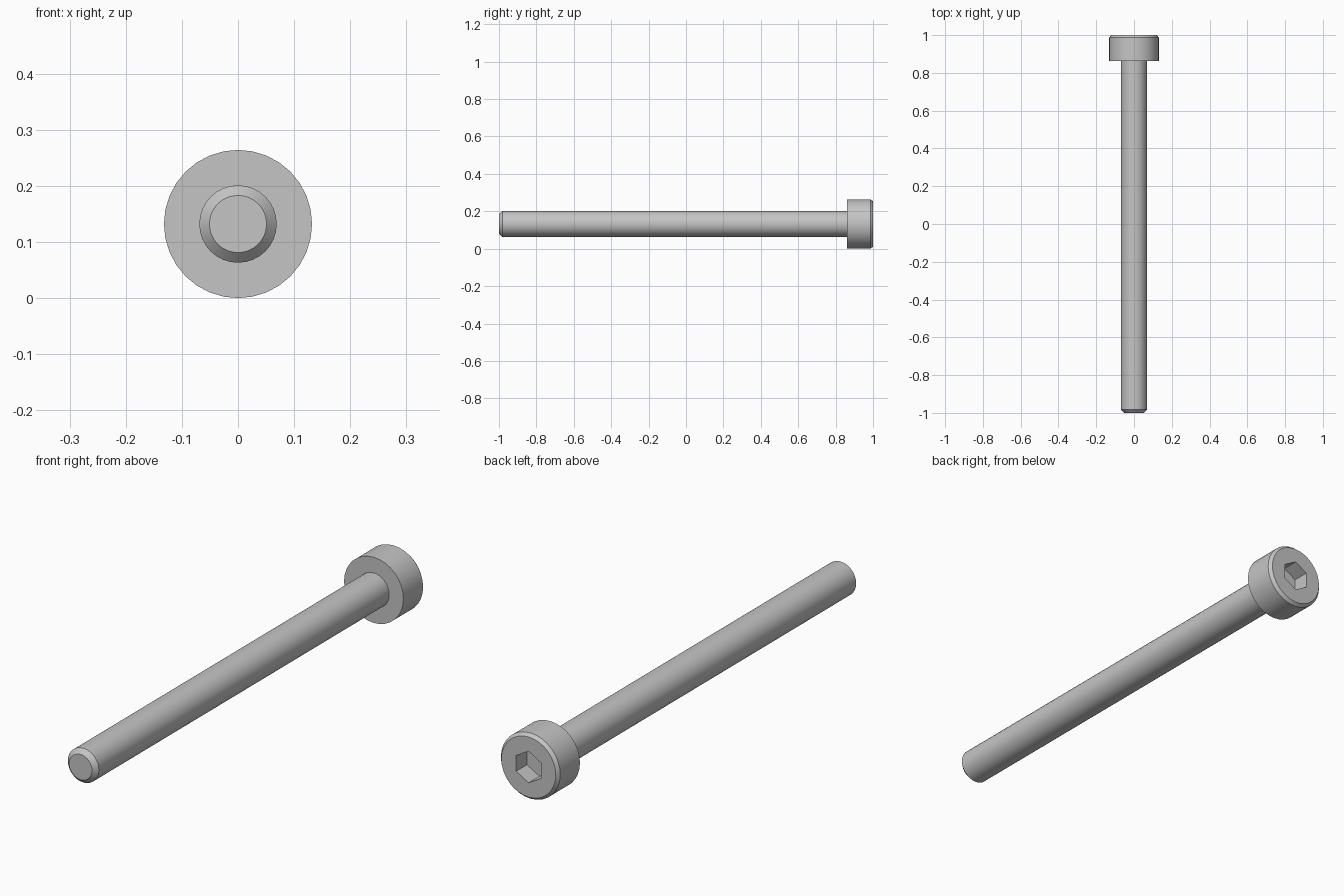
import bpy, bmesh, math
from mathutils import Matrix, Vector

if "Cube" in bpy.data.objects:
    bpy.data.objects.remove(bpy.data.objects["Cube"])

HEAD_R, SHANK_R = 0.132, 0.069
HEAD_Y = 0.862           # underside of the head
SOCKET_R, SOCKET_DEPTH = 0.0635, 0.069
SEGMENTS = 32

steel = bpy.data.materials.new("grey steel")
steel.use_nodes = True
grey = (0.56, 0.56, 0.56, 1)
steel.diffuse_color = grey
steel.node_tree.nodes["Principled BSDF"].inputs["Base Color"].default_value = grey


def add_object(name, bm):
    bmesh.ops.recalc_face_normals(bm, faces=bm.faces)
    mesh = bpy.data.meshes.new(name)
    bm.to_mesh(mesh)
    bm.free()
    mesh.materials.append(steel)
    obj = bpy.data.objects.new(name, mesh)
    bpy.context.collection.objects.link(obj)
    return obj


def lathe(name, profile):
    """Turn a (radius, y) profile about the screw axis, closing both ends."""
    bm = bmesh.new()
    rings = []
    for radius, y in profile:
        ring = []
        for i in range(SEGMENTS):
            a = math.tau * i / SEGMENTS
            ring.append(bm.verts.new((radius * math.sin(a), y, HEAD_R + radius * math.cos(a))))
        rings.append(ring)
    for low, high in zip(rings, rings[1:]):
        for i in range(SEGMENTS):
            j = (i + 1) % SEGMENTS
            bm.faces.new((low[i], low[j], high[j], high[i]))
    bm.faces.new(rings[0])
    bm.faces.new(rings[-1])
    return add_object(name, bm)


def select_only(obj):
    bpy.ops.object.select_all(action='DESELECT')
    obj.select_set(True)
    bpy.context.view_layer.objects.active = obj


# Whole screw in one turning: chamfered tip, shank, shoulder, chamfered head
screw = lathe("cap_screw", [
    (0.051, -1), (SHANK_R, -0.982), (SHANK_R, HEAD_Y),
    (HEAD_R, HEAD_Y), (HEAD_R, 0.987), (0.121, 1)])

# Hexagonal key socket, with corners at top and bottom
bm = bmesh.new()
place = (Matrix.Translation(Vector((0, 1, HEAD_R)))
         @ Matrix.Rotation(math.pi / 2, 4, 'X'))
bmesh.ops.create_cone(bm, cap_ends=True, segments=6, radius1=SOCKET_R,
                      radius2=SOCKET_R, depth=2 * SOCKET_DEPTH, matrix=place)
top = max(bm.verts, key=lambda v: v.co.z).co
if top.z - HEAD_R < SOCKET_R * 0.95:
    bmesh.ops.rotate(bm, verts=bm.verts, cent=(0, 1, HEAD_R),
                     matrix=Matrix.Rotation(math.pi / 6, 3, 'Y'))
cutter = add_object("socket_cutter", bm)
cutter.hide_render = True

cut = screw.modifiers.new("hex socket", 'BOOLEAN')
cut.operation = 'DIFFERENCE'
cut.solver = 'EXACT'
cut.object = cutter
select_only(screw)
bpy.ops.object.modifier_apply(modifier=cut.name)
bpy.data.objects.remove(cutter)

# Smooth barrels, crisp chamfers and socket
select_only(screw)
bpy.ops.object.shade_smooth_by_angle(angle=math.radians(25))
